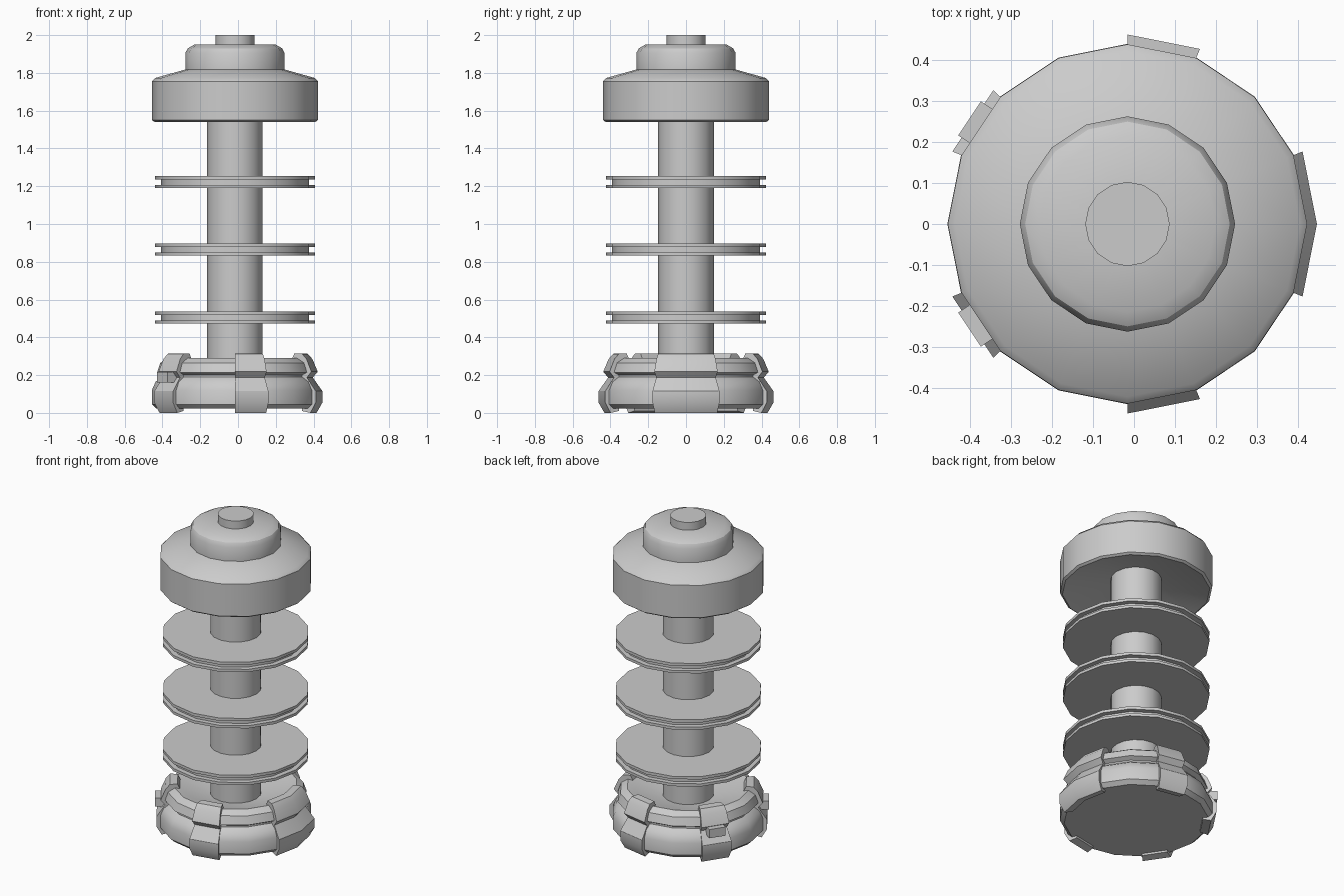
import bpy, bmesh, math
from mathutils import Matrix

if "Cube" in bpy.data.objects:
    bpy.data.objects.remove(bpy.data.objects["Cube"])

CX = -0.016          # axis of all turned parts
STEP = math.radians(22.5)   # 16-sided


def finish(name, bm):
    bmesh.ops.remove_doubles(bm, verts=bm.verts, dist=1e-5)
    bmesh.ops.recalc_face_normals(bm, faces=bm.faces)
    me = bpy.data.meshes.new(name)
    bm.to_mesh(me)
    bm.free()
    ob = bpy.data.objects.new(name, me)
    bpy.context.collection.objects.link(ob)
    bpy.ops.object.select_all(action='DESELECT')
    ob.select_set(True)
    bpy.context.view_layer.objects.active = ob
    bpy.ops.object.shade_smooth_by_angle(angle=math.radians(32))
    return ob


def sweep(name, profile, first=0, last=16, closed=False):
    """Turn an (r, z) profile through 16ths of a circle."""
    bm = bmesh.new()
    full = last - first == 16
    rings = []
    for k in range(first, last + (0 if full else 1)):
        c, s = math.cos(k * STEP), math.sin(k * STEP)
        rings.append([bm.verts.new((CX + r * c, r * s, z)) for r, z in profile])
    n = len(profile)
    for i in range(len(rings) if full else len(rings) - 1):
        a, b = rings[i], rings[(i + 1) % len(rings)]
        for j in range(n if closed else n - 1):
            k = (j + 1) % n
            bm.faces.new((a[j], b[j], b[k], a[k]))
    if full and not closed:
        bm.faces.new([r[0] for r in rings])
        bm.faces.new([r[-1] for r in rings])
    elif not full:
        bm.faces.new(rings[0])
        bm.faces.new(rings[-1])
    return finish(name, bm)


# central rod
sweep("rod", [(0.147, 0.1), (0.147, 1.64)])

# stepped cap with hollowed underside
sweep("cap", [(0.14, 1.62), (0.425, 1.54), (0.439, 1.55), (0.439, 1.755),
              (0.422, 1.773), (0.263, 1.818), (0.263, 1.905), (0.25, 1.93),
              (0.215, 1.95), (0.05, 1.95)])
sweep("cap_tip", [(0.103, 1.93), (0.103, 2.0)])

# grooved discs
for i, z in enumerate((0.473, 0.833, 1.19)):
    sweep(f"disc_{i + 1}", [(0.423, z), (0.423, z + 0.017), (0.392, z + 0.017),
                            (0.392, z + 0.045), (0.423, z + 0.045), (0.423, z + 0.063)])

# base ring with waist groove and dished top
sweep("base", [(0.415, 0.022), (0.44, 0.045), (0.44, 0.12), (0.42, 0.165),
               (0.385, 0.19), (0.385, 0.2), (0.412, 0.215), (0.395, 0.265),
               (0.355, 0.29), (0.31, 0.28), (0.14, 0.23)])

# clips hugging the base
clip = [(0.432, 0.0), (0.463, 0.055), (0.463, 0.115), (0.412, 0.187), (0.438, 0.218),
        (0.41, 0.285), (0.385, 0.313), (0.34, 0.315), (0.32, 0.27), (0.37, 0.2),
        (0.385, 0.01)]
for name, a, b in (("right_clip", -1, 1), ("back_clip", 3, 4), ("front_clip", -4, -3),
                   ("back_left_clip", 6, 7), ("front_left_clip", -7, -6)):
    sweep(name, clip, a, b, True)

# small latches bridging the groove on the left clips
for name, ang in (("back_left_latch", 6.5), ("front_left_latch", -6.5)):
    bm = bmesh.new()
    bmesh.ops.create_cube(bm, size=1, matrix=Matrix.Translation((CX, 0, 0))
                          @ Matrix.Rotation(ang * STEP, 4, 'Z')
                          @ Matrix.Translation((0.422, 0, 0.188))
                          @ Matrix.Diagonal((0.084, 0.1, 0.055, 1)))
    finish(name, bm)
